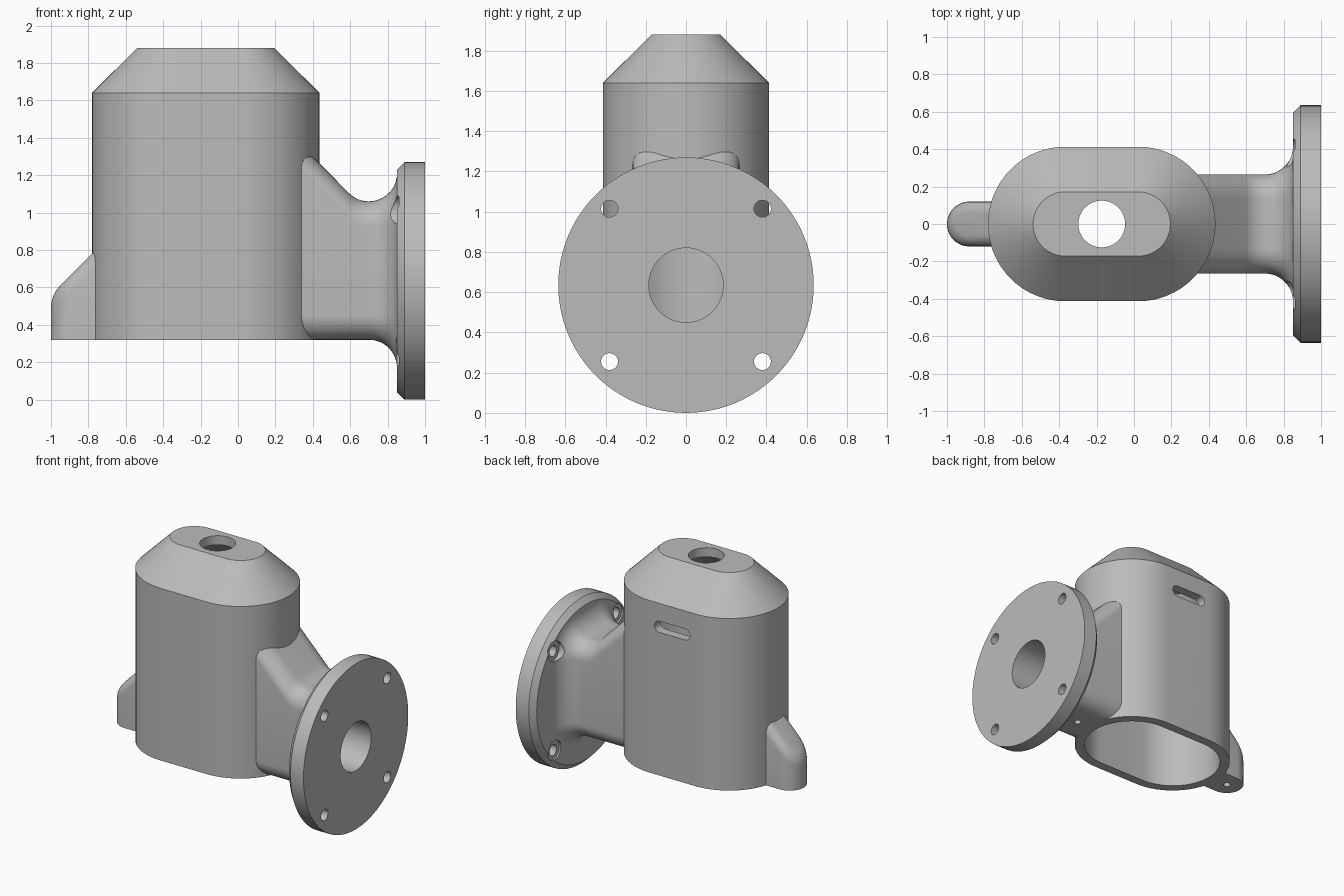
import bpy, bmesh
from math import sin, cos, pi, radians, hypot
from mathutils import Vector

old = bpy.data.objects.get("Cube")
if old:
    bpy.data.objects.remove(old, do_unlink=True)

grey = bpy.data.materials.new("cast_grey")
grey.use_nodes = True
colour = (0.5, 0.5, 0.5, 1)
grey.diffuse_color = colour
grey.node_tree.nodes["Principled BSDF"].inputs["Base Color"].default_value = colour

MID = -0.1725      # centre of the oval body
AXIS = 0.635       # height of the flange axis
BASE = 0.32        # underside of the body


def loft(name, rings, tweak=None):
    """Closed solid skinned through rings of equal point count."""
    bm = bmesh.new()
    loops = [[bm.verts.new(p) for p in ring] for ring in rings]
    n = len(loops[0])
    for a, b in zip(loops, loops[1:]):
        for i in range(n):
            j = (i + 1) % n
            bm.faces.new((a[i], a[j], b[j], b[i]))
    bm.faces.new(loops[0])
    bm.faces.new(loops[-1])
    if tweak:
        tweak(bm)
    bmesh.ops.recalc_face_normals(bm, faces=bm.faces)
    mesh = bpy.data.meshes.new(name)
    bm.to_mesh(mesh)
    bm.free()
    obj = bpy.data.objects.new(name, mesh)
    bpy.context.collection.objects.link(obj)
    mesh.materials.append(grey)
    return obj


def stadium(x0, x1, r, z, seg=32):
    """Horizontal oval ring: two half circles about x0 and x1."""
    pts = []
    for cx, start in ((x1, -pi / 2), (x0, pi / 2)):
        for i in range(seg + 1):
            a = start + pi * i / seg
            pts.append(Vector((cx + r * cos(a), r * sin(a), z)))
    return pts


def round_rect(x, w, zb, zt, r, seg=10):
    """Upright rounded rectangle ring across the x axis."""
    pts = []
    corners = ((w - r, zt - r), (r - w, zt - r), (r - w, zb + r), (w - r, zb + r))
    for k, (cy, cz) in enumerate(corners):
        for i in range(seg + 1):
            a = pi / 2 * (k + i / seg)
            pts.append(Vector((x, cy + r * cos(a), cz + r * sin(a))))
    return pts


def turned(name, axis, centre, profile, seg=48):
    """Solid of (position, radius) pairs along the x or z axis."""
    rings = []
    for p, r in profile:
        ring = []
        for i in range(seg):
            u, v = r * cos(2 * pi * i / seg), r * sin(2 * pi * i / seg)
            if axis == "x":
                ring.append((p, centre[0] + u, centre[1] + v))
            else:
                ring.append((centre[0] + u, centre[1] + v, p))
        rings.append(ring)
    return loft(name, rings)


def combine(target, other, operation):
    """Apply a boolean and discard the tool."""
    mod = target.modifiers.new("join", "BOOLEAN")
    mod.operation, mod.solver, mod.object = operation, "EXACT", other
    bpy.context.view_layer.update()
    result = bpy.data.meshes.new_from_object(
        target.evaluated_get(bpy.context.evaluated_depsgraph_get()))
    target.modifiers.clear()
    target.data = result
    bpy.data.objects.remove(other, do_unlink=True)


def oval_shell(name, levels):
    h = 0.195
    return loft(name, [stadium(MID - h, MID + h, r, z) for r, z in levels])


# Oval body with sloped shoulders
housing = oval_shell("housing", [(0.413, BASE), (0.413, 1.64), (0.172, 1.88)])

# Side neck: sloped top, flaring with a fillet into the flange
F = 0.15
sections = [round_rect(0.2, 0.265, BASE, 1.5, 0.13)]
for step in range(-6, 13):
    t = radians(7.5 * step)
    rise = F * (1 - cos(t))
    d = rise if step > 0 else 0
    sections.append(round_rect(0.70 + F * sin(t), 0.265 + d, BASE - d,
                               1.06 + rise, 0.13 + d))
sections.append([p + Vector((0.03, 0, 0)) for p in sections[-1]])
for ring in sections:
    for p in ring:
        reach = hypot(p.y, p.z - AXIS)
        if p.x > 0.8 and reach > 0.59:
            p.y *= 0.59 / reach
            p.z = AXIS + (p.z - AXIS) * 0.59 / reach
combine(housing, loft("neck", sections), "UNION")

# Round flange with a chamfered back edge
combine(housing, turned("flange", "x", (0, AXIS),
                        [(0.85, 0.595), (0.89, 0.635), (1.0, 0.635)], 96), "UNION")


# Small mounting lug with a sloped, rounded top
def slope_top(bm):
    cut = bmesh.ops.bisect_plane(
        bm, geom=bm.verts[:] + bm.edges[:] + bm.faces[:],
        plane_co=(-0.78, 0, 0.78), plane_no=(-1, 0, 1), clear_outer=True)
    rim = [e for e in cut["geom_cut"] if isinstance(e, bmesh.types.BMEdge)]
    bmesh.ops.contextual_create(bm, geom=rim)
    bmesh.ops.bevel(bm, geom=rim, offset=0.06, segments=5, profile=0.5,
                    affect="EDGES")


lug = loft("lug", [stadium(-0.88, -0.6, 0.12, z, 20) for z in (BASE, 1.4)], slope_top)
combine(housing, lug, "UNION")

# Hollow interior, top opening and flange bore
combine(housing, oval_shell("cavity", [(0.343, 0.2), (0.343, 1.611), (0.144, 1.81)]),
        "DIFFERENCE")
combine(housing, turned("top_hole", "z", (MID, 0), [(1.7, 0.125), (2.0, 0.125)]),
        "DIFFERENCE")
combine(housing, turned("bore", "x", (0, AXIS), [(0.1, 0.185), (1.1, 0.185)], 64),
        "DIFFERENCE")

# Bolt holes with clearance pockets behind the flange
for y in (-0.38, 0.38):
    for z in (AXIS - 0.38, AXIS + 0.38):
        profile = [(0.7, 0.075), (0.862, 0.075), (0.862, 0.042), (1.1, 0.042)]
        combine(housing, turned("bolt_hole", "x", (y, z), profile, 32), "DIFFERENCE")

# Blind fixing holes in the underside
for x in (-0.88, 0.535):
    combine(housing, turned("fixing_hole", "z", (x, 0), [(0.2, 0.025), (0.45, 0.025)], 24),
            "DIFFERENCE")

# Rounded slot through the rear wall
slot_rings = [[Vector((p.x, y, 1.46 + p.y)) for p in stadium(MID - 0.107, MID + 0.107, 0.043, 0, 12)]
              for y in (0.25, 0.5)]
combine(housing, loft("slot", slot_rings), "DIFFERENCE")

# Smooth curved walls, crisp edges
bpy.ops.object.select_all(action="DESELECT")
housing.select_set(True)
bpy.context.view_layer.objects.active = housing
bpy.ops.object.shade_smooth_by_angle(angle=radians(25))
